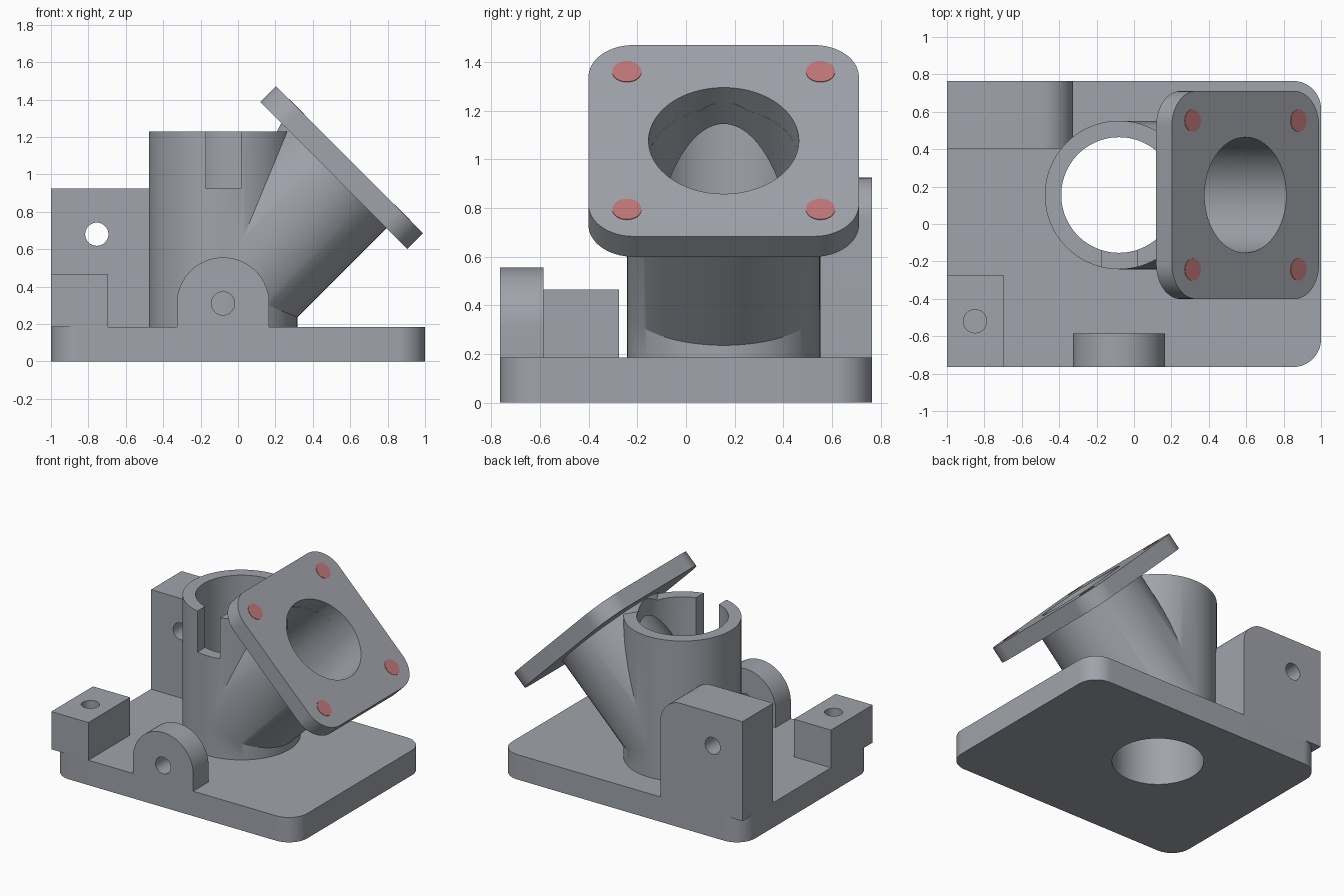
import bpy, bmesh, math
from mathutils import Matrix, Vector

if "Cube" in bpy.data.objects:
    bpy.data.objects.remove(bpy.data.objects["Cube"])

SEG = 96
AX, AY = -0.08, 0.155            # main tube axis
R_OUT, R_IN = 0.397, 0.309       # pipe radii
BASE_H, TUBE_TOP = 0.185, 1.23


def material(name, rgb):
    m = bpy.data.materials.new(name)
    m.diffuse_color = (*rgb, 1)
    m.use_nodes = True
    m.node_tree.nodes["Principled BSDF"].inputs["Base Color"].default_value = m.diffuse_color
    return m


GREY = material("cast grey", (0.35, 0.37, 0.405))
RED = material("marker red", (0.53, 0.185, 0.19))

# local frames: plain, facing the front (local z -> -y), tilted branch (local z -> +x+z)
FLAT = Matrix.Identity(4)
FRONT = Matrix.Rotation(math.pi / 2, 4, 'X')
TILT = Matrix.Rotation(math.pi / 4, 4, 'Y')


def prism(name, outline, depth, frame=FLAT, at=(0, 0, 0), mat=GREY):
    """Extrude a closed 2D outline along local z, then place it."""
    bm = bmesh.new()
    face = bm.faces.new([bm.verts.new((x, y, 0)) for x, y in outline])
    top = bmesh.ops.extrude_face_region(bm, geom=[face])["geom"]
    bmesh.ops.translate(bm, vec=(0, 0, depth),
                        verts=[g for g in top if isinstance(g, bmesh.types.BMVert)])
    bm.transform(Matrix.Translation(at) @ frame)
    bmesh.ops.recalc_face_normals(bm, faces=bm.faces)
    me = bpy.data.meshes.new(name)
    bm.to_mesh(me)
    bm.free()
    me.materials.append(mat)
    ob = bpy.data.objects.new(name, me)
    bpy.context.collection.objects.link(ob)
    return ob


def circle(r, n=SEG):
    return [(r * math.cos(2 * math.pi * i / n), r * math.sin(2 * math.pi * i / n)) for i in range(n)]


def rounded_rect(x0, x1, y0, y1, radii, n=16):
    """Rectangle outline; radii in order: right-top, left-top, left-bottom, right-bottom."""
    corners = [(x1, y1, -1, -1), (x0, y1, 1, -1), (x0, y0, 1, 1), (x1, y0, -1, 1)]
    pts = []
    for k, ((x, y, sx, sy), r) in enumerate(zip(corners, radii)):
        if r == 0:
            pts.append((x, y))
            continue
        for i in range(n + 1):
            a = math.pi / 2 * (k + i / n)
            pts.append((x + sx * r + r * math.cos(a), y + sy * r + r * math.sin(a)))
    return pts


def boolean(ob, other, op='DIFFERENCE'):
    """Apply a boolean and remove the helper."""
    other.hide_render = True
    mod = ob.modifiers.new("cut", 'BOOLEAN')
    mod.operation, mod.object, mod.solver = op, other, 'EXACT'
    bpy.context.view_layer.objects.active = ob
    bpy.ops.object.modifier_apply(modifier=mod.name)
    bpy.data.objects.remove(other)


def rod(r, depth, frame, at):
    return prism("cutter", circle(r), depth, frame, at)


# base plate with rounded corners and bore
base = prism("base_plate", rounded_rect(-1, 1, -0.765, 0.765, [0.15] * 4), BASE_H)
boolean(base, rod(R_IN, 0.6, FLAT, (AX, AY, -0.2)))

# upright tube joined with the tilted branch
axis = Vector((1, 0, 1)).normalized()
branch_start = Vector((AX, AY, 0.40))
face_centre = Vector((0.596, AY, 1.077))
FLANGE_T = 0.119
branch_len = (face_centre - branch_start).length - FLANGE_T
tube = prism("pipe_body", circle(R_OUT), TUBE_TOP - BASE_H, FLAT, (AX, AY, BASE_H))
boolean(tube, prism("branch", circle(R_OUT), branch_len, TILT, branch_start), 'UNION')
boolean(tube, rod(R_IN, 2, FLAT, (AX, AY, -0.2)))
boolean(tube, rod(R_IN, 1.6, TILT, branch_start))

# slot in the front wall of the upright tube
slot = prism("cutter", rounded_rect(-0.172, 0.015, 0.925, 1.5, [0] * 4), 0.6, FRONT, (0, AY, 0))
boolean(tube, slot)

# square flange on the branch
h = 0.556
flange = prism("flange", rounded_rect(-h, h, -h, h, [0.185] * 4), FLANGE_T, TILT,
               face_centre - axis * FLANGE_T)
boolean(flange, rod(R_IN, 0.6, TILT, face_centre - axis * 0.3))

# four round markers on the flange face
for sx in (-1, 1):
    for sy in (-1, 1):
        spot = face_centre + TILT @ Vector((sx * 0.4, sy * 0.398, -0.002))
        prism("flange_marker", circle(0.06, 32), 0.005, TILT, spot, RED)

# tall rear block with one rounded upper edge and a cross hole
rear = prism("rear_block", rounded_rect(-1, -0.325, BASE_H, 0.925, [0.17, 0, 0, 0]), 0.36,
             FRONT, (0, 0.765, 0))
boolean(rear, rod(0.062, 0.8, FRONT, (-0.755, 1, 0.68)))

# low front corner block with a vertical hole
corner = prism("corner_block", rounded_rect(-1, -0.695, -0.765, -0.275, [0] * 4), 0.28,
               FLAT, (0, 0, BASE_H))
boolean(corner, rod(0.062, 0.8, FLAT, (-0.85, -0.52, 0)))

# round-topped front lug with a cross hole
lug = prism("front_lug", rounded_rect(-0.327, 0.167, BASE_H, 0.556, [0.247, 0.247, 0, 0], 24), 0.18,
            FRONT, (0, -0.585, 0))
boolean(lug, rod(0.062, 0.8, FRONT, (AX, -0.3, 0.31)))

# smooth curved walls, keep edges crisp
bpy.ops.object.select_all(action='DESELECT')
for ob in bpy.context.scene.objects:
    ob.select_set(True)
bpy.context.view_layer.objects.active = base
bpy.ops.object.shade_smooth_by_angle(angle=math.radians(25))
